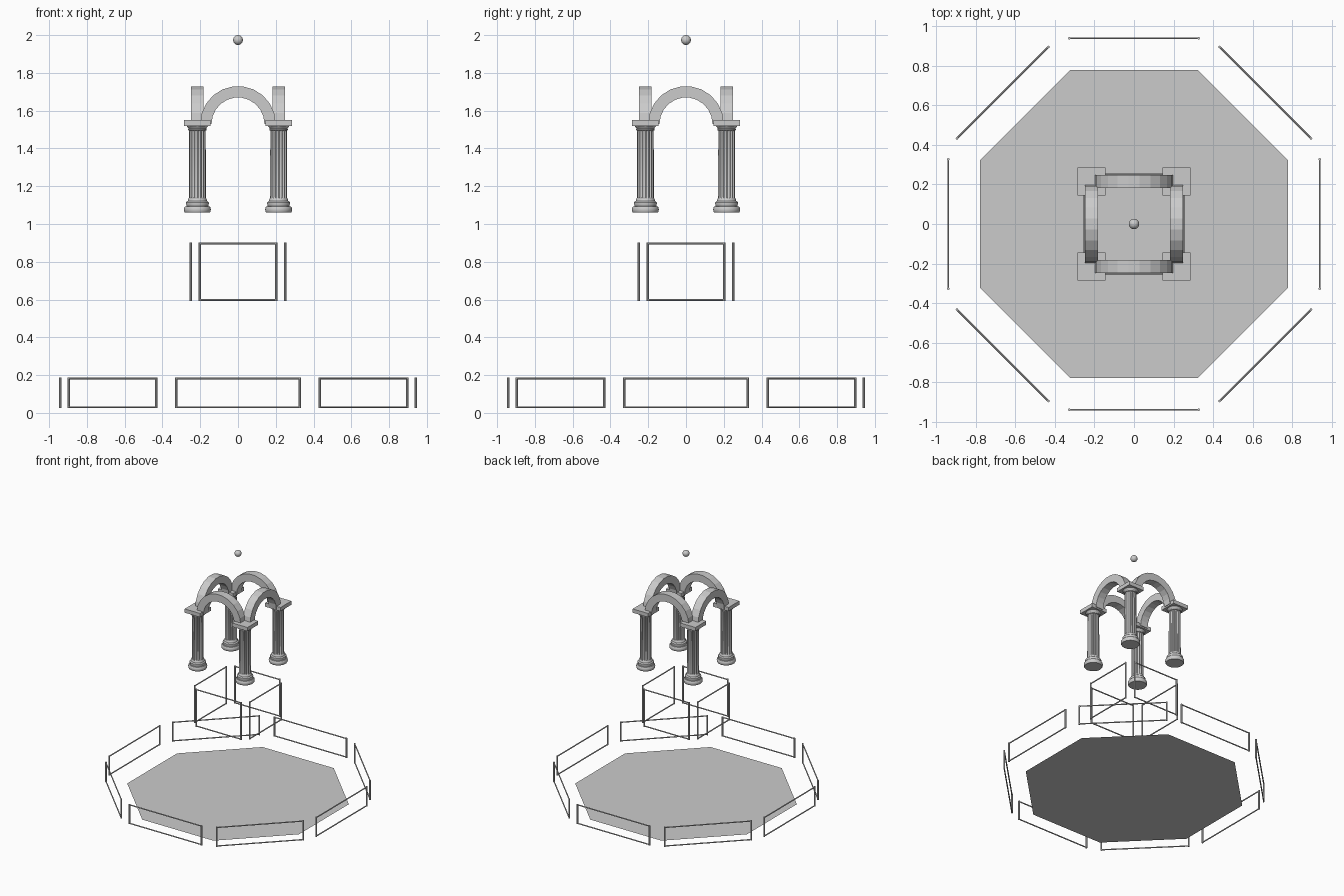
import bpy, bmesh
from math import sin, cos, pi
from mathutils import Matrix, Vector

if "Cube" in bpy.data.objects:
    bpy.data.objects.remove(bpy.data.objects["Cube"])


def make_object(name, bm, matrix=None, smooth=False):
    bmesh.ops.recalc_face_normals(bm, faces=bm.faces)
    mesh = bpy.data.meshes.new(name)
    bm.to_mesh(mesh)
    bm.free()
    obj = bpy.data.objects.new(name, mesh)
    bpy.context.collection.objects.link(obj)
    if matrix:
        obj.matrix_world = matrix
    if smooth:
        bpy.ops.object.select_all(action='DESELECT')
        obj.select_set(True)
        bpy.context.view_layer.objects.active = obj
        bpy.ops.object.shade_smooth_by_angle(angle=0.6)
    return obj


def loft(bm, rings):
    """Skin closed rings of points and cap both ends."""
    vs = [[bm.verts.new(p) for p in r] for r in rings]
    n = len(vs[0])
    for a, b in zip(vs, vs[1:]):
        for i in range(n):
            j = (i + 1) % n
            bm.faces.new((a[i], a[j], b[j], b[i]))
    bm.faces.new(vs[0][::-1])
    bm.faces.new(vs[-1])


def circle(r, z, n):
    return [(r * cos(2 * pi * i / n), r * sin(2 * pi * i / n), z) for i in range(n)]


def rod(bm, a, b, r):
    a, b = Vector(a), Vector(b)
    rot = (b - a).to_track_quat('Z', 'Y').to_matrix().to_4x4()
    bmesh.ops.create_cone(bm, cap_ends=True, segments=8, radius1=r, radius2=r,
                          depth=(b - a).length,
                          matrix=Matrix.Translation((a + b) / 2) @ rot)


def frame(name, half, z0, z1, dist, angle):
    bm = bmesh.new()
    for x in (-half, half):
        rod(bm, (x, -dist, z0), (x, -dist, z1), 0.0065)
    for z in (z0 + 0.005, z1 - 0.005):
        rod(bm, (-half, -dist, z), (half, -dist, z), 0.0048)
    make_object(name, bm, Matrix.Rotation(angle, 4, 'Z'), True)


# Octagonal water sheet
bm = bmesh.new()
R = 0.78 / cos(pi / 8)
bm.faces.new([bm.verts.new((R * cos(pi / 8 + k * pi / 4), R * sin(pi / 8 + k * pi / 4), 0))
              for k in range(8)])
make_object("water_sheet", bm)

# Rectangular trim frames: outer basin and pedestal
for k in range(8):
    frame(f"basin_frame_{k}", 0.327, 0.025, 0.187, 0.94, k * pi / 4)
for k in range(4):
    frame(f"pedestal_frame_{k}", 0.203, 0.593, 0.902, 0.25, k * pi / 2)

FLUTES, STEPS = 16, 6


def fluted_ring(z, r, depth):
    pts = []
    for i in range(FLUTES * STEPS):
        t = (i % STEPS) / STEPS
        d = depth * max(0, sin(pi * (t - 0.17) / 0.83)) if t > 0.17 else 0
        a = 2 * pi * i / (FLUTES * STEPS)
        pts.append(((r - d) * cos(a), (r - d) * sin(a), z))
    return pts


BASE = [(0.066, 1.06), (0.07, 1.066), (0.071, 1.076), (0.07, 1.086), (0.065, 1.093),
        (0.058, 1.094), (0.058, 1.1), (0.061, 1.107), (0.06, 1.115), (0.055, 1.12),
        (0.051, 1.122), (0.049, 1.132), (0.045, 1.138)]
CAPITAL = [(0.044, 1.494), (0.049, 1.497), (0.049, 1.503), (0.046, 1.505),
           (0.049, 1.51), (0.054, 1.515), (0.057, 1.52)]

# Four columns: base, fluted shaft, capital and square abacus
for k in range(4):
    place = Matrix.Translation((0.215 * (1 if k % 2 else -1), 0.215 * (1 if k > 1 else -1), 0))
    for name, prof in (("column_base", BASE), ("column_capital", CAPITAL)):
        bm = bmesh.new()
        loft(bm, [circle(r, z, 32) for r, z in prof])
        make_object(f"{name}_{k}", bm, place, True)
    bm = bmesh.new()
    loft(bm, [fluted_ring(1.13, 0.045, 0), fluted_ring(1.145, 0.045, 0.007),
              fluted_ring(1.485, 0.044, 0.007), fluted_ring(1.496, 0.044, 0)])
    make_object(f"column_shaft_{k}", bm, place, True)
    bm = bmesh.new()
    bmesh.ops.create_cube(bm, size=1, matrix=Matrix.Translation((0, 0, 1.535))
                          @ Matrix.Diagonal((0.14, 0.14, 0.031, 1)))
    make_object(f"column_abacus_{k}", bm, place)

# Four arches of wedge-shaped stones
STONES = 11
for k in range(4):
    bm = bmesh.new()
    for s in range(STONES):
        ring = [(r, a * pi / STONES) for r, a in
                ((0.14, s), (0.2, s), (0.2, s + 1), (0.14, s + 1))]
        loft(bm, [[(r * cos(a), y, 1.53 + r * sin(a)) for r, a in ring]
                  for y in (-0.249, -0.182)])
    make_object(f"arch_{k}", bm, Matrix.Rotation(k * pi / 2, 4, 'Z'))

# Ball finial
bm = bmesh.new()
bmesh.ops.create_uvsphere(bm, u_segments=32, v_segments=16, radius=0.026,
                          matrix=Matrix.Translation((0, 0, 1.974)))
make_object("ball_finial", bm, None, True)
